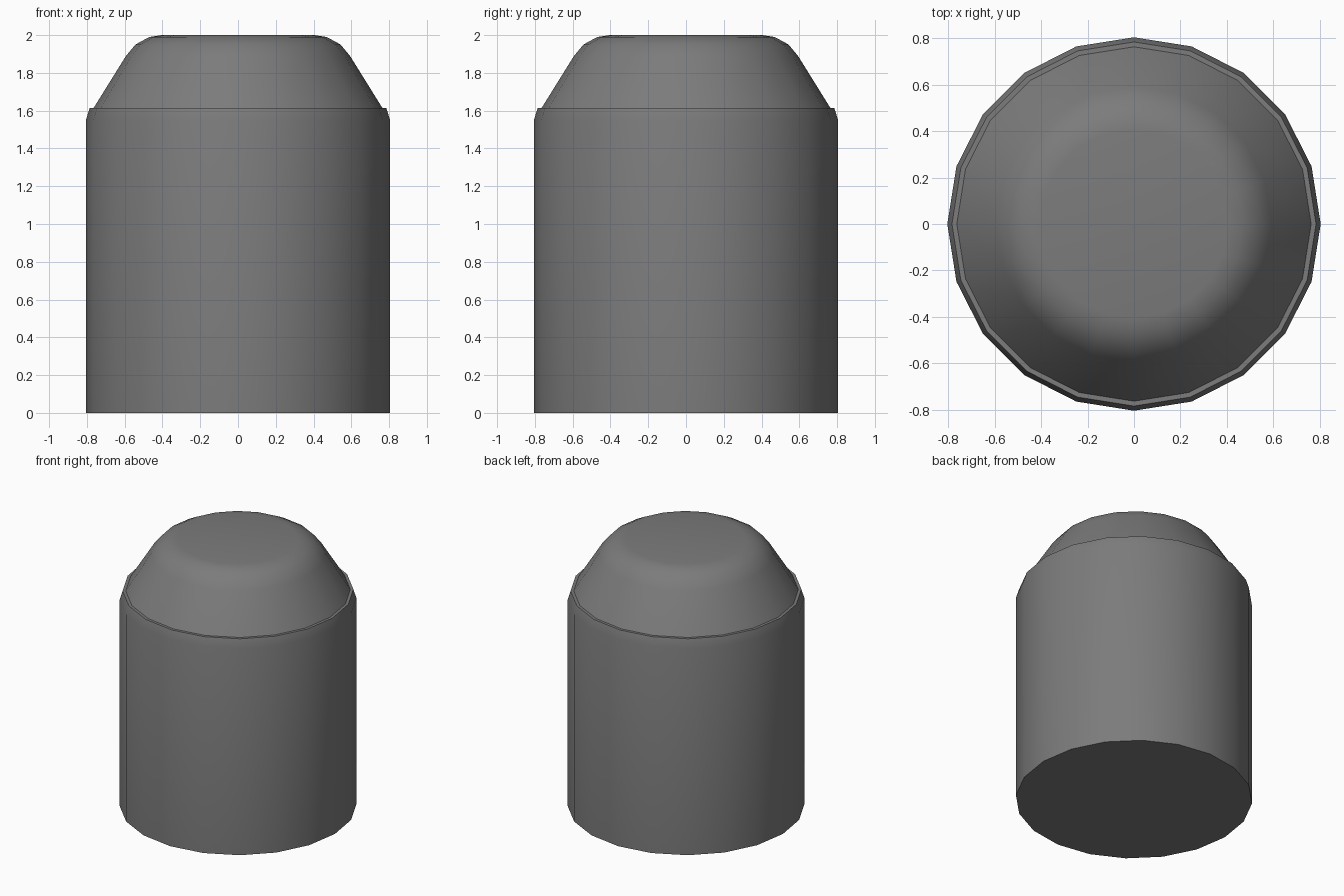
import bpy
import bmesh
import math

SIDES = 20

cube = bpy.data.objects.get("Cube")
if cube:
    bpy.data.objects.remove(cube, do_unlink=True)

grey = bpy.data.materials.new("dark_grey")
grey.use_nodes = True
colour = (0.2, 0.2, 0.2, 1.0)
grey.diffuse_color = colour
grey.node_tree.nodes["Principled BSDF"].inputs["Base Color"].default_value = colour


def lathe(name, profile, cap_bottom=False, cap_top=False):
    """Revolve (radius, height) points around z, with optional end caps."""
    bm = bmesh.new()
    rings = []
    for r, z in profile:
        angles = [math.tau * i / SIDES for i in range(SIDES)]
        rings.append([bm.verts.new((r * math.cos(a), r * math.sin(a), z)) for a in angles])
    for low, high in zip(rings, rings[1:]):
        for i in range(SIDES):
            j = (i + 1) % SIDES
            bm.faces.new((low[i], low[j], high[j], high[i]))
    if cap_bottom:
        bm.faces.new(rings[0][::-1])
    if cap_top:
        bm.faces.new(rings[-1])
    mesh = bpy.data.meshes.new(name)
    bm.to_mesh(mesh)
    bm.free()
    mesh.materials.append(grey)
    obj = bpy.data.objects.new(name, mesh)
    bpy.context.collection.objects.link(obj)
    bpy.ops.object.select_all(action='DESELECT')
    obj.select_set(True)
    bpy.context.view_layer.objects.active = obj
    bpy.ops.object.shade_smooth_by_angle(angle=math.radians(30))
    return obj


# Straight body with a chamfered shoulder and a narrow flat rim
lathe("body", [(0.805, 0), (0.805, 1.55), (0.785, 1.615), (0.764, 1.615)], cap_bottom=True)

# Sloping dome with a rounded edge and a flat top
lathe("dome", [(0.764, 1.615), (0.593, 1.89), (0.543, 1.95), (0.47, 1.99), (0.405, 2.0)],
      cap_top=True)
